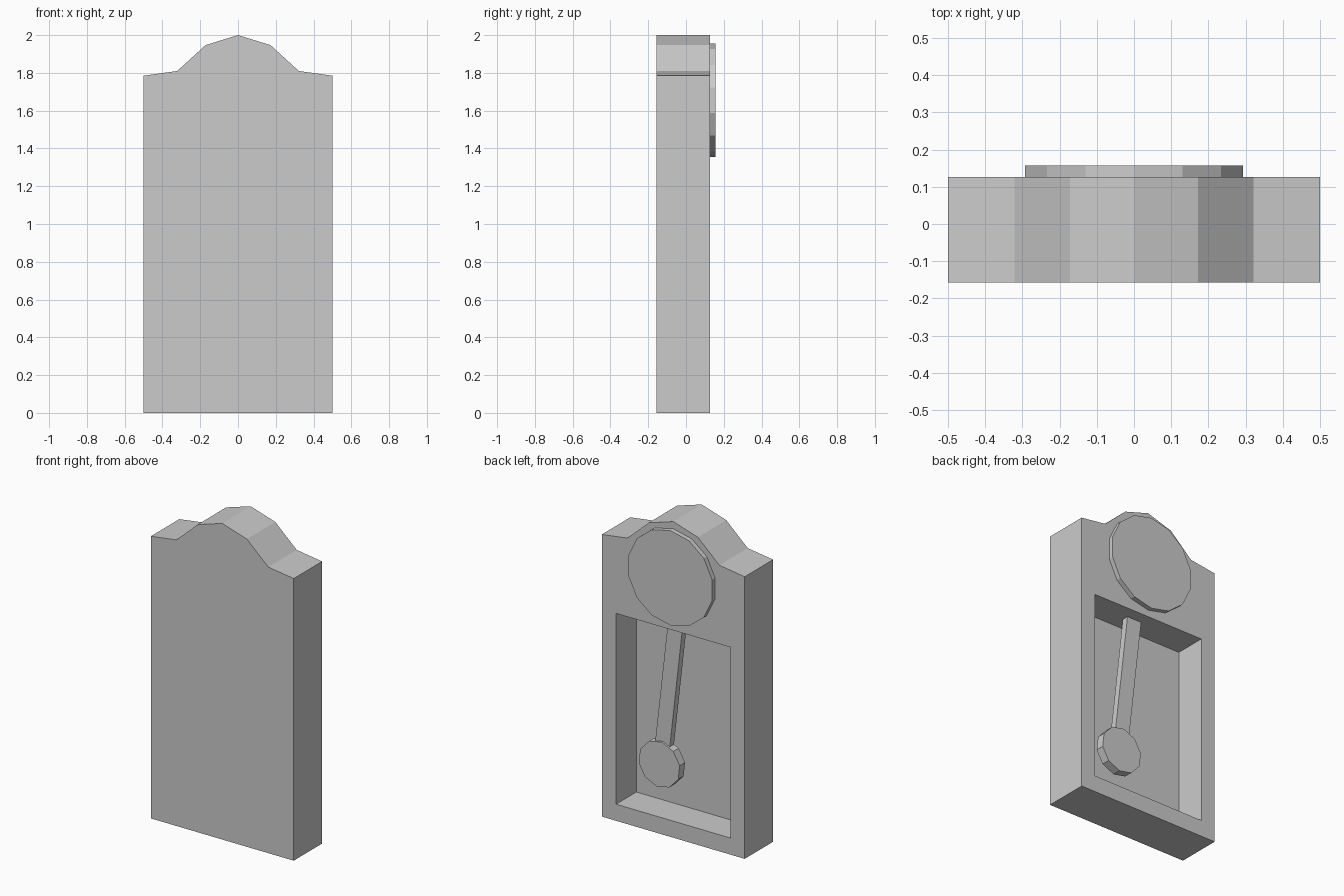
import bpy, bmesh, math
from mathutils import Matrix

if "Cube" in bpy.data.objects:
    bpy.data.objects.remove(bpy.data.objects["Cube"])


def prism(name, pts, y0, y1):
    """Extrude an x/z outline from y0 to y1."""
    bm = bmesh.new()
    face = bm.faces.new([bm.verts.new((x, y0, z)) for x, z in pts])
    new = bmesh.ops.extrude_face_region(bm, geom=[face])["geom"]
    verts = [v for v in new if isinstance(v, bmesh.types.BMVert)]
    bmesh.ops.translate(bm, verts=verts, vec=(0, y1 - y0, 0))
    bmesh.ops.recalc_face_normals(bm, faces=bm.faces)
    mesh = bpy.data.meshes.new(name)
    bm.to_mesh(mesh)
    bm.free()
    obj = bpy.data.objects.new(name, mesh)
    bpy.context.collection.objects.link(obj)
    return obj


def ngon(cx, cz, r, n, turn=0.0):
    """Regular polygon with a corner at the top."""
    return [(cx + r * math.sin(turn + 2 * math.pi * i / n),
             cz + r * math.cos(turn + 2 * math.pi * i / n)) for i in range(n)]


BACK, FRONT = 0.127, -0.157
PIVOT_Z = 1.655
SWING = math.atan(0.115)

# Case with a curved crest, mirrored about x = 0
half = [(0.5, 0), (0.5, 1.785), (0.322, 1.81), (0.172, 1.947)]
outline = half + [(0, 2.0)] + [(-x, z) for x, z in reversed(half)]
case = prism("clock_case", outline, FRONT, BACK)

# Pendulum recess
cutter = prism("recess_cutter", [(-0.4, 0.105), (0.4, 0.105), (0.4, 1.312), (-0.4, 1.312)],
               -0.075, 0.3)
cutter.hide_render = True
cutter.hide_set(True)
cut = case.modifiers.new("recess", 'BOOLEAN')
cut.operation = 'DIFFERENCE'
cut.solver = 'EXACT'
cut.object = cutter

# Dial
prism("dial", ngon(0, PIVOT_Z, 0.3, 14), BACK - 0.01, 0.157)

# Pendulum, swung about the centre of the dial
swing = (Matrix.Translation((0, 0, PIVOT_Z)) @ Matrix.Rotation(-SWING, 4, 'Y'))
rod = prism("pendulum_rod", [(-0.051, -1.2), (0.051, -1.2), (0.051, -0.33), (-0.051, -0.33)],
            0.008, 0.05)
bob = prism("pendulum_bob", ngon(0, -1.262, 0.146, 10), 0.008, 0.062)
for part in (rod, bob):
    part.data.transform(swing)
    # the pendulum hangs towards +x
    if sum(v.co.x for v in part.data.vertices) < 0:
        part.data.transform(Matrix.Scale(-1, 4, (1, 0, 0)))
        part.data.flip_normals()
